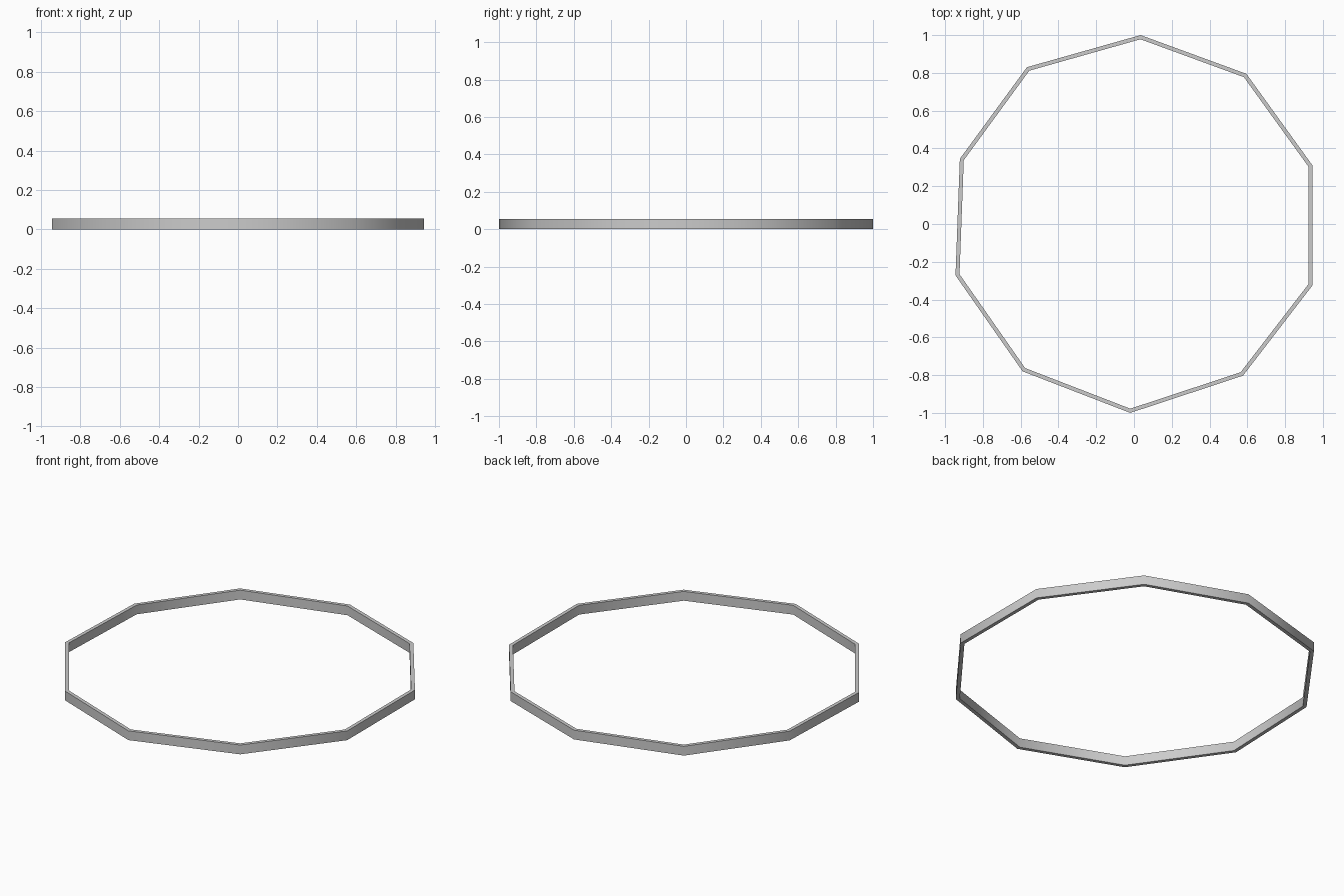
import bpy, bmesh, math
from mathutils import Vector

if "Cube" in bpy.data.objects:
    bpy.data.objects.remove(bpy.data.objects["Cube"])

HEIGHT = 0.055
WALL = 0.021

# Slightly irregular ten-sided outline, counter-clockwise from the right
outline = [Vector(p) for p in (
    (0.945, 0.31), (0.595, 0.795), (0.035, 1.0), (-0.567, 0.83), (-0.922, 0.345),
    (-0.945, -0.272), (-0.59, -0.78), (-0.02, -1.0), (0.577, -0.803), (0.945, -0.325))]


def inset(points, d):
    """Mitred inward offset of a counter-clockwise polygon."""
    result = []
    for i, p in enumerate(points):
        a = (p - points[i - 1]).normalized()
        b = (points[(i + 1) % len(points)] - p).normalized()
        na, nb = Vector((-a.y, a.x)), Vector((-b.y, b.x))
        result.append(p + (na + nb) * d / (1 + na.dot(nb)))
    return result


# Flat band, extruded upward
bm = bmesh.new()
outer = [bm.verts.new((p.x, p.y, 0)) for p in outline]
inner = [bm.verts.new((p.x, p.y, 0)) for p in inset(outline, WALL)]
n = len(outer)
for i in range(n):
    j = (i + 1) % n
    bm.faces.new((outer[i], outer[j], inner[j], inner[i]))
ext = bmesh.ops.extrude_face_region(bm, geom=bm.faces[:], use_keep_orig=True)
top = [g for g in ext["geom"] if isinstance(g, bmesh.types.BMVert)]
bmesh.ops.translate(bm, verts=top, vec=(0, 0, HEIGHT))
bmesh.ops.recalc_face_normals(bm, faces=bm.faces[:])

mesh = bpy.data.meshes.new("ring_band")
bm.to_mesh(mesh)
bm.free()
ring = bpy.data.objects.new("ring_band", mesh)
bpy.context.collection.objects.link(ring)

# Smooth around the wall, sharp at the rims
bpy.context.view_layer.objects.active = ring
ring.select_set(True)
bpy.ops.object.shade_smooth_by_angle(angle=math.radians(45))
